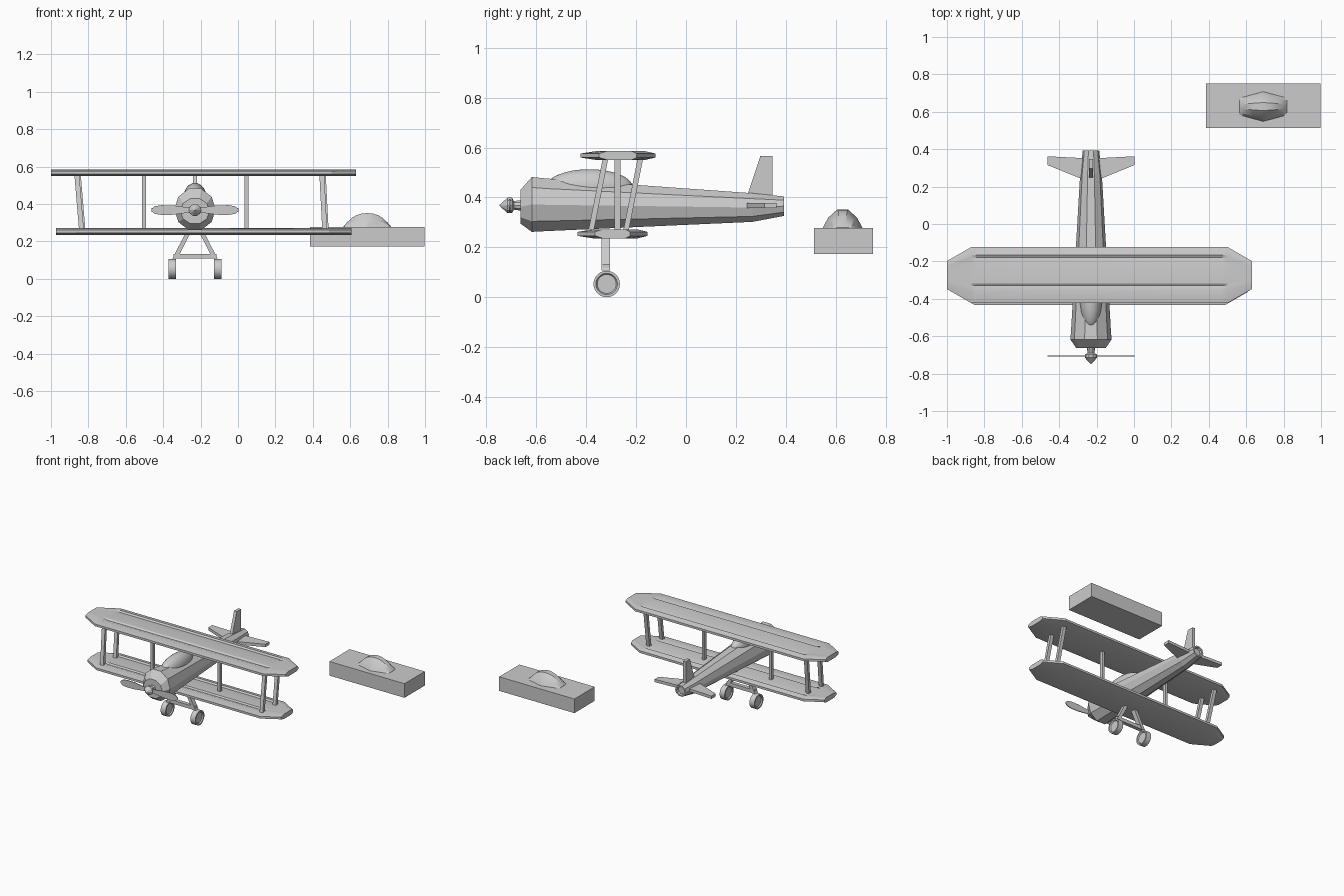
import bpy, bmesh, math
from mathutils import Vector

if "Cube" in bpy.data.objects:
    bpy.data.objects.remove(bpy.data.objects["Cube"])

CX = -0.23  # aeroplane centre line


def finish(name, bm, smooth=None):
    bmesh.ops.recalc_face_normals(bm, faces=bm.faces[:])
    me = bpy.data.meshes.new(name)
    bm.to_mesh(me)
    bm.free()
    ob = bpy.data.objects.new(name, me)
    bpy.context.collection.objects.link(ob)
    if smooth:
        bpy.ops.object.select_all(action='DESELECT')
        ob.select_set(True)
        bpy.context.view_layer.objects.active = ob
        bpy.ops.object.shade_smooth_by_angle(angle=math.radians(smooth))
    return ob


def loft(name, rings, smooth=None):
    """Skin a list of equal-length closed rings and cap both ends."""
    bm = bmesh.new()
    rs = [[bm.verts.new(p) for p in r] for r in rings]
    n = len(rs[0])
    for a, b in zip(rs, rs[1:]):
        for i in range(n):
            j = (i + 1) % n
            bm.faces.new((a[i], a[j], b[j], b[i]))
    bm.faces.new(rs[0])
    bm.faces.new(rs[-1])
    bmesh.ops.remove_doubles(bm, verts=bm.verts[:], dist=1e-5)
    return finish(name, bm, smooth)


def lathe(name, centre, axis, profile, n, smooth=None):
    """Rings of (offset, radius) along the x or y axis."""
    rings = []
    for d, r in profile:
        ring = []
        for i in range(n):
            a = 2 * math.pi * i / n
            u, v = r * math.cos(a), r * math.sin(a)
            ring.append(Vector(centre) + Vector((d, u, v) if axis == 'x' else (u, d, v)))
        rings.append(ring)
    return loft(name, rings, smooth)


def bar(name, p, q, w, d):
    """Rectangular strut with level ends, w wide in x and d deep in y."""
    return loft(name, [[(c[0] + sx * w / 2, c[1] + sy * d / 2, c[2])
                        for sx, sy in ((-1, -1), (1, -1), (1, 1), (-1, 1))] for c in (p, q)])


def box(name, lo, hi):
    return bar(name, ((lo[0] + hi[0]) / 2, (lo[1] + hi[1]) / 2, lo[2]),
               ((lo[0] + hi[0]) / 2, (lo[1] + hi[1]) / 2, hi[2]), hi[0] - lo[0], hi[1] - lo[1])


# Wings: chamfered slab with two shallow grooves and clipped tips
def wing(name, x0, x1, yc, zc, s):
    grooved = [(-.15, -.008), (-.15, .008), (-.085, .018), (-.055, .009), (-.045, .018),
               (.06, .018), (.095, .009), (.107, .018), (.15, .008), (.15, -.008),
               (.107, -.018), (-.085, -.018)]
    plain = [(y, .018 if z == .009 else z) for y, z in grooved]
    t = .13 * s
    stations = [(x0, plain, .5), (x0 + t, plain, 1), (x0 + t + .03, grooved, 1),
                (x1 - t - .03, grooved, 1), (x1 - t, plain, 1), (x1, plain, .5)]
    loft(name, [[(x, yc + y * k * s, zc + z) for y, z in pr] for x, pr, k in stations], 25)


wing("upper_wing", -1.0, .63, -.273, .568, 1)
wing("lower_wing", -.972, .607, -.294, .254, .935)

# Fuselage: ten-sided tapered body with a recessed tail end
body = [(-.664, .078, .295, .43), (-.618, .110, .262, .482), (-.56, .106, .265, .476),
        (.266, .058, .302, .417), (.393, .044, .326, .404), (.393, .033, .336, .394),
        (.375, .030, .338, .392)]
loft("fuselage", [[(CX + hw * math.cos(math.pi * i / 5),
                    y, (z0 + z1) / 2 + (z1 - z0) / 1.902 * math.sin(math.pi * i / 5))
                   for i in range(10)] for y, hw, z0, z1 in body])

# Cockpit canopy
bm = bmesh.new()
bmesh.ops.create_uvsphere(bm, u_segments=24, v_segments=16, radius=1)
for v in bm.verts:
    v.co = (CX + v.co.x * .06, -.388 + v.co.y * .175, .44 + v.co.z * .073)
finish("canopy", bm, 40)

# Propeller hub with pointed spinner
lathe("propeller_hub", (CX, 0, .368), 'y',
      [(-.748, .002), (-.715, .033), (-.698, .033), (-.69, .018), (-.664, .022), (-.65, .045)], 10)

# Propeller blades
half = [(0, .014), (.05, .016), (.12, .025), (.18, .026), (.215, .02), (.233, .006)]
for side, sx in (("left", -1), ("right", 1)):
    outline = [(d, h) for d, h in half] + [(d, -h) for d, h in reversed(half)]
    loft(side + "_propeller_blade",
         [[(CX + sx * d, y, .368 + h) for d, h in outline] for y in (-.709, -.703)])

# Tail fin and stabilisers
fin = [(.24, .39), (.298, .566), (.347, .566), (.347, .38)]
loft("tail_fin", [[(CX + x, y, z) for y, z in fin] for x in (-.011, .011)])
for side, sx in (("left", -1), ("right", 1)):
    plan = [(.02, .24), (.06, .245), (.232, .315), (.232, .362), (.06, .353), (.02, .353)]
    loft(side + "_stabiliser",
         [[(CX + sx * x, y, z) for x, y in plan] for z in (.357, .378)])

# Wing struts
for side, xt, xb, xi in (("left", -.862, -.836, -.503), ("right", .448, .464, .045)):
    bar(side + "_front_strut", (xb, -.384, .25), (xt, -.322, .56), .026, .022)
    bar(side + "_rear_strut", (xb + .008, -.244, .25), (xt + .008, -.182, .56), .026, .022)
    bar(side + "_inner_strut", (xi, -.274, .25), (xi, -.274, .56), .02, .024)

# Landing gear
box("axle", (CX - .115, -.335, .108), (CX + .115, -.307, .134))
for side, sx in (("left", -1), ("right", 1)):
    bar(side + "_gear_leg", (CX + sx * .108, -.321, .108), (CX + sx * .035, -.321, .25), .026, .034)
    lathe(side + "_wheel", (CX + sx * .1215, -.318, .053), 'x',
          [(-.012, .038), (-.02, .043), (-.02, .053), (.02, .053), (.02, .043), (.012, .038)], 28, 30)

# Separate block with a faceted dome on top
box("block", (.385, .514, .174), (.998, .75, .278))
arch = [(-1, 0), (-.73, .55), (-.27, 1), (.27, 1), (.73, .55), (1, 0)]
dome = [(-.128, .002), (-.11, .023), (-.085, .047), (-.06, .063), (-.03, .072), (0, .075)]
dome += [(-x, h) for x, h in reversed(dome[:-1])]
loft("dome", [[(.691 + x, .628 + u * (.08 - .034 * abs(x) / .128), .277 + v * h)
               for u, v in arch] for x, h in dome], 20)
